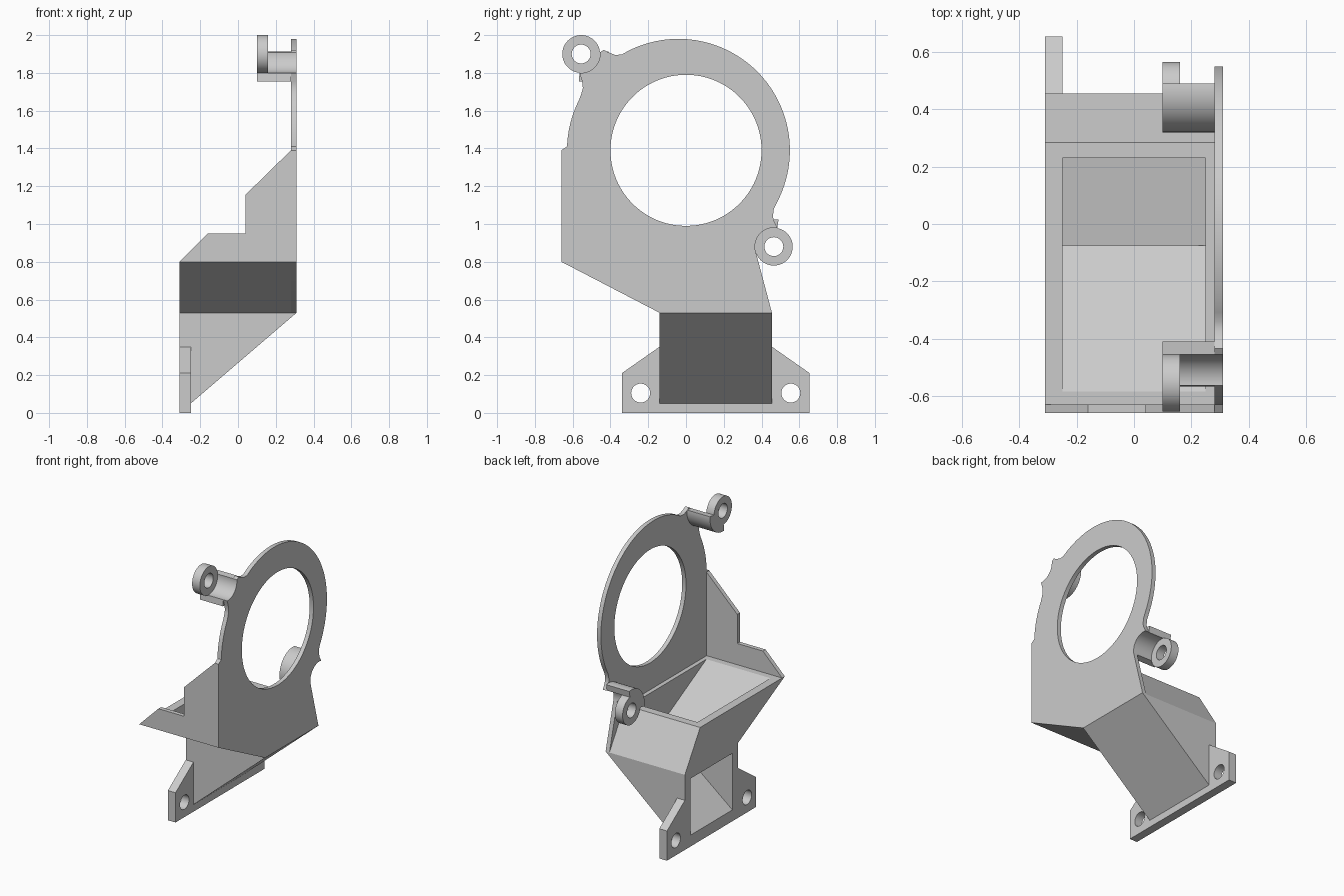
import bpy, bmesh
from math import cos, sin, radians

cube = bpy.data.objects.get("Cube")
if cube:
    bpy.data.objects.remove(cube, do_unlink=True)

GREY = (0.6, 0.6, 0.6, 1)
grey = bpy.data.materials.new("light grey plastic")
grey.use_nodes = True
grey.diffuse_color = GREY
grey.node_tree.nodes["Principled BSDF"].inputs["Base Color"].default_value = GREY


def arc(center, r, a, b, n=24):
    """Points on an arc from angle a to b in degrees."""
    angles = [radians(a + (b - a) * i / n) for i in range(n + 1)]
    return [(center[0] + r * cos(t), center[1] + r * sin(t)) for t in angles]


def circle(center, r, n=48):
    return arc(center, r, 0, 360, n)[:-1]


def prism(name, loops, lo, hi, axis="x", smooth=False):
    """Solid with the outline and holes in loops, swept from lo to hi along an axis."""
    bm = bmesh.new()
    rings = []
    for d in (lo, hi):
        edges, level = [], []
        for loop in loops:
            vs = [bm.verts.new((d, u, v) if axis == "x" else (u, d, v)) for u, v in loop]
            edges += [bm.edges.new((vs[i - 1], vs[i])) for i in range(len(vs))]
            level.append(vs)
        bmesh.ops.triangle_fill(bm, edges=edges, use_beauty=True)
        rings.append(level)
    for a, b in zip(*rings):
        for i in range(len(a)):
            bm.faces.new((a[i - 1], a[i], b[i], b[i - 1]))
    bmesh.ops.recalc_face_normals(bm, faces=bm.faces[:])
    mesh = bpy.data.meshes.new(name)
    bm.to_mesh(mesh)
    bm.free()
    mesh.materials.append(grey)
    ob = bpy.data.objects.new(name, mesh)
    bpy.context.collection.objects.link(ob)
    if smooth:
        bpy.ops.object.select_all(action="DESELECT")
        ob.select_set(True)
        bpy.context.view_layer.objects.active = ob
        bpy.ops.object.shade_smooth_by_angle(angle=radians(30))
    return ob


def cut(ob, cutter):
    cutter.hide_render = True
    cutter.hide_set(True)
    cutter.display_type = "WIRE"
    mod = ob.modifiers.new("cavity", "BOOLEAN")
    mod.operation = "DIFFERENCE"
    mod.solver = "EXACT"
    mod.object = cutter


UPPER, LOWER = (-0.555, 1.9), (0.465, 0.88)   # screw lug centres
RING = (-0.04, 1.39)

# Fan mounting plate with scallops around both lugs
outline = [(-0.14, 0.53), (0.455, 0.53)]
outline += arc(LOWER, 0.1, 190, 78)
outline += [(0.468, 1.01), (0.46, 1.04), (0.465, 1.08)]
outline += arc(RING, 0.59, -27, 117, 64)
outline += [(-0.34, 1.897), (-0.375, 1.895), (-0.41, 1.908), (-0.435, 1.922)]
outline += arc(UPPER, 0.1, 5, -95)
outline += [(-0.55, 1.755), (-0.546, 1.72), (-0.554, 1.69)]
outline += arc(RING, 0.59, 153, 178, 12)
outline += [(-0.66, 1.39), (-0.66, 0.8)]
prism("fan_plate", [outline, circle((0, 1.39), 0.4, 96)], 0.28, 0.31, smooth=True)

# Screw lugs and the curved arms that carry them
for name, c, mid, half in (("upper", UPPER, -45, 50), ("lower", LOWER, 135, 55)):
    a, b = mid - half, mid + half
    lug = arc(c, 0.145, a, b) + arc(c, 0.1, b, a + 360, 36)
    prism(name + "_lug", [lug, circle(c, 0.05)], 0.10, 0.16, smooth=True)
    arm = arc(c, 0.145, a, b) + arc(c, 0.1, b, a)
    prism(name + "_arm", [arm], 0.16, 0.28, smooth=True)

# Funnel below the fan, open at the top
funnel = prism("funnel", [[(-0.66, 0.8), (-0.14, 0.53), (0.455, 0.53), (0.285, 0.8)]],
               -0.31, 0.28)
cut(funnel, prism("funnel_cavity", [[(-0.623, 0.82), (-0.037, 0.51), (0.402, 0.51),
                                     (0.218, 0.82)]], -0.25, 0.25))

# Sloping chute that opens through the mounting side
chute = prism("chute", [[(-0.31, 0.05), (-0.25, 0.05), (0.31, 0.53), (-0.31, 0.53)]],
              -0.14, 0.455, "y")
cut(chute, prism("chute_cavity", [[(-0.4, 0.08), (-0.31, 0.08), (0.25, 0.53), (0.25, 0.55),
                                   (-0.25, 0.55), (-0.25, 0.48), (-0.4, 0.48)]],
                 -0.075, 0.39, "y"))

# Stepped side wall above the funnel
prism("side_wall", [[(-0.31, 0.8), (0.28, 0.8), (0.28, 1.39), (0.04, 1.155),
                     (0.04, 0.95), (-0.16, 0.95)]], -0.66, -0.63, "y")

# Mounting flange around the chute mouth, with two screw holes
flange = [(-0.34, 0), (0.655, 0), (0.655, 0.21), (0.455, 0.35), (0.455, 0.05),
          (-0.14, 0.05), (-0.14, 0.35), (-0.34, 0.21)]
prism("mounting_flange", [flange, circle((-0.24, 0.105), 0.05), circle((0.555, 0.105), 0.05)],
      -0.31, -0.25, smooth=True)
